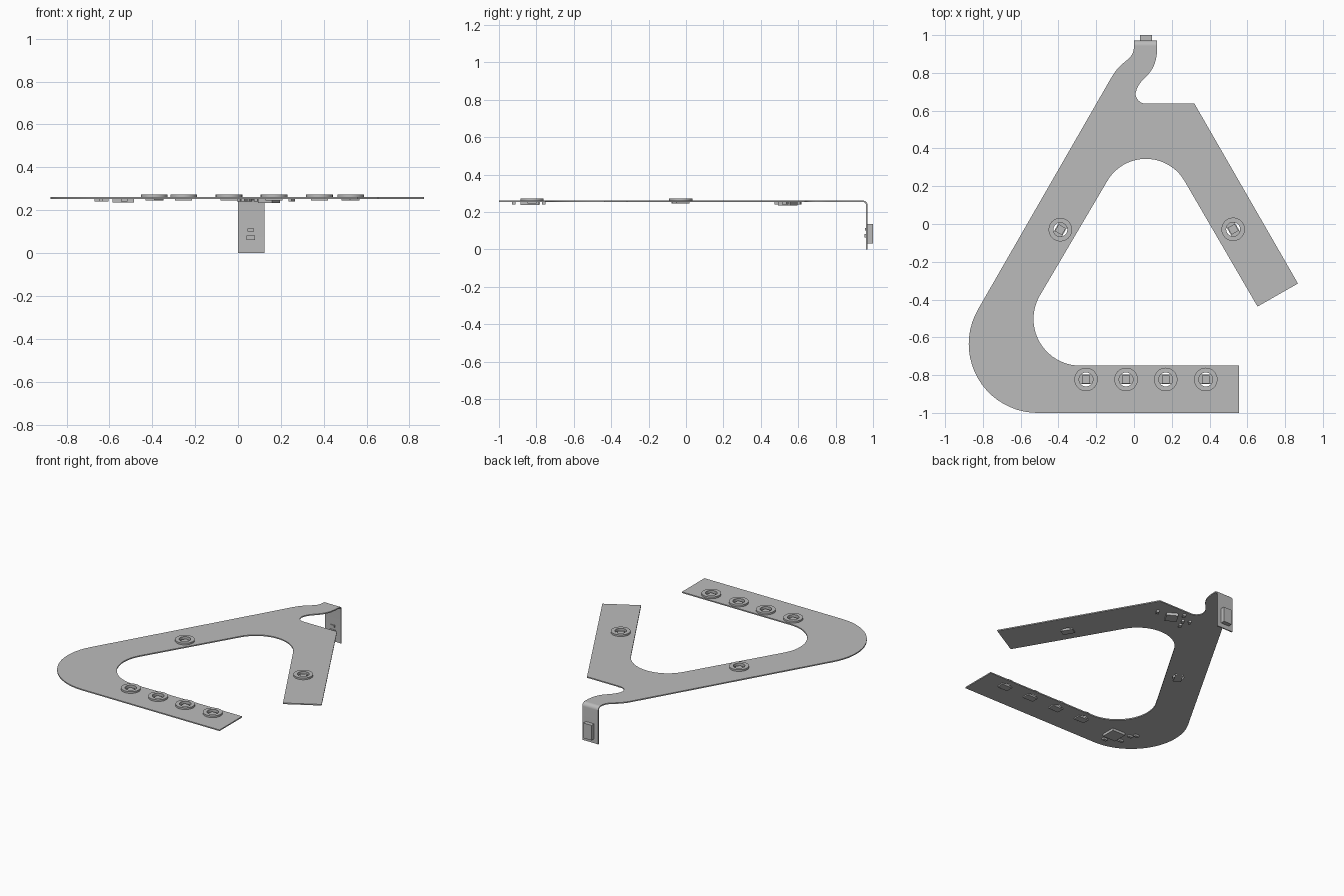
import bpy, bmesh, math
from mathutils import Matrix, Vector

cube = bpy.data.objects.get("Cube")
if cube:
    bpy.data.objects.remove(cube, do_unlink=True)

grey = bpy.data.materials.new("plain grey")
grey.use_nodes = True
colour = (0.5, 0.5, 0.5, 1)
grey.diffuse_color = colour
grey.node_tree.nodes["Principled BSDF"].inputs["Base Color"].default_value = colour

BOTTOM, TOP = 0.253, 0.261      # board faces
HOLE, RIM = 0.037, 0.062        # lamp ring radii
TAB_L, TAB_R, TAB_Y = 0.0, 0.123, 0.945


def add_mesh(name, mesh):
    ob = bpy.data.objects.new(name, mesh)
    bpy.context.collection.objects.link(ob)
    mesh.materials.clear()
    mesh.materials.append(grey)
    return ob


def smooth(ob, angle=30):
    bpy.ops.object.select_all(action='DESELECT')
    ob.select_set(True)
    bpy.context.view_layer.objects.active = ob
    bpy.ops.object.shade_smooth_by_angle(angle=math.radians(angle))


def arc(cx, cy, r, start, end, n=20):
    """Points along an arc, angles in degrees."""
    angles = [math.radians(start + (end - start) * i / n) for i in range(n + 1)]
    return [(cx + r * math.cos(a), cy + r * math.sin(a)) for a in angles]


def bezier(p0, p1, p2, p3, n=12):
    """Points along a cubic curve."""
    return [tuple((1 - t) ** 3 * a + 3 * t * (1 - t) ** 2 * b + 3 * t * t * (1 - t) * c + t ** 3 * d
                  for a, b, c, d in zip(p0, p1, p2, p3)) for t in [i / n for i in range(n + 1)]]


def plate(name, loops, z0, z1):
    """Flat plate from an outline and optional hole loops."""
    curve = bpy.data.curves.new(name + "_profile", 'CURVE')
    curve.dimensions = '2D'
    curve.fill_mode = 'BOTH'
    curve.extrude = (z1 - z0) / 2
    for loop in loops:
        spline = curve.splines.new('POLY')
        spline.points.add(len(loop) - 1)
        for point, (x, y) in zip(spline.points, loop):
            point.co = (x, y, 0, 1)
        spline.use_cyclic_u = True
    helper = bpy.data.objects.new(name + "_profile", curve)
    bpy.context.collection.objects.link(helper)
    deps = bpy.context.evaluated_depsgraph_get()
    mesh = bpy.data.meshes.new_from_object(helper.evaluated_get(deps))
    bpy.data.objects.remove(helper, do_unlink=True)
    mesh.transform(Matrix.Translation((0, 0, (z0 + z1) / 2)))
    bm = bmesh.new()
    bm.from_mesh(mesh)
    bmesh.ops.remove_doubles(bm, verts=bm.verts, dist=1e-5)
    bmesh.ops.recalc_face_normals(bm, faces=bm.faces)
    bm.to_mesh(mesh)
    bm.free()
    ob = add_mesh(name, mesh)
    smooth(ob)
    return ob


def box(name, centre, size, turn=0):
    """Box turned about the vertical axis, in degrees."""
    bm = bmesh.new()
    bmesh.ops.create_cube(bm, size=1)
    bm.transform(Matrix.Translation(centre) @ Matrix.Rotation(math.radians(turn), 4, 'Z')
                 @ Matrix.Diagonal(Vector(size)).to_4x4())
    mesh = bpy.data.meshes.new(name)
    bm.to_mesh(mesh)
    bm.free()
    return add_mesh(name, mesh)


# Lamp positions and turns: one on each slanted arm, four on the front arm
lamps = [(-0.39, -0.03, 60), (0.525, -0.028, -60)]
lamps += [(x, -0.823, 0) for x in (-0.254, -0.042, 0.168, 0.38)]

# Flat board: front arm, rounded corner, left slope, neck, then right arm
outline = arc(-0.51, -0.635, 0.365, 270, 150)
outline += bezier((-0.12, 0.775), (-0.06, 0.88), (0.0, 0.86), (TAB_L, TAB_Y))
outline += bezier((TAB_R, TAB_Y), (0.125, 0.77), (0.025, 0.79), (0.008, 0.69))
outline += arc(0.063, 0.692, 0.055, 180, 270, 10)
outline += [(0.32, 0.637), (0.868, -0.315), (0.654, -0.437)]
outline += arc(0.063, 0.108, 0.237, 30, 150)
outline += arc(-0.285, -0.503, 0.247, 150, 270)
outline += [(0.557, -0.75), (0.557, -1.0)]
plate("board", [outline] + [arc(x, y, HOLE, 0, 348.75, 31) for x, y, _ in lamps], BOTTOM, TOP)

# Bent tab: side profile swept across its width
t = TOP - BOTTOM
profile = arc(TAB_Y, TOP - 0.026, 0.026, 90, 0, 8) + [(TAB_Y + 0.026, 0)]
profile += [(TAB_Y + 0.026 - t, 0)] + arc(TAB_Y, TOP - 0.026, 0.026 - t, 0, 90, 8)
bm = bmesh.new()
face = bm.faces.new([bm.verts.new((TAB_L, y, z)) for y, z in profile])
new = bmesh.ops.extrude_face_region(bm, geom=[face])["geom"]
bmesh.ops.translate(bm, vec=(TAB_R - TAB_L, 0, 0),
                    verts=[v for v in new if isinstance(v, bmesh.types.BMVert)])
bmesh.ops.recalc_face_normals(bm, faces=bm.faces)
tab_mesh = bpy.data.meshes.new("bent_tab")
bm.to_mesh(tab_mesh)
bm.free()
smooth(add_mesh("bent_tab", tab_mesh))

# Connector behind the tab and small parts in front of it
box("connector", (0.0625, 0.985, 0.083), (0.064, 0.03, 0.105))
box("tab_chip_lower", (0.06, 0.959, 0.072), (0.04, 0.01, 0.02))
box("tab_chip_upper", (0.06, 0.96, 0.108), (0.03, 0.008, 0.014))

# Lamps: raised ring above, body below, lens in the hole
for i, (x, y, turn) in enumerate(lamps, 1):
    plate(f"lamp_ring_{i}", [arc(x, y, RIM, 0, 352.5, 47), arc(x, y, HOLE, 0, 348.75, 31)],
          TOP, 0.273)
    box(f"lamp_body_{i}", (x, y, 0.249), (0.08, 0.05, 0.008), turn)
    box(f"lamp_lens_{i}", (x, y, 0.256), (0.042, 0.042, 0.012), turn)

# Chips under the board
box("corner_chip", (-0.535, -0.835, 0.2445), (0.1, 0.1, 0.017))
box("neck_chip", (0.145, 0.543, 0.2435), (0.076, 0.076, 0.019), 60)

# Small components around the chips
small = [(-0.53, -0.92, 0), (-0.62, -0.87, 0), (-0.63, -0.79, 0), (-0.655, -0.76, 0),
         (0.25, 0.53, 60), (0.05, 0.54, 60), (0.09, 0.6, 60), (0.03, 0.49, 60), (0.01, 0.56, 60)]
for i, (x, y, turn) in enumerate(small, 1):
    box(f"small_component_{i}", (x, y, 0.2465), (0.03, 0.018, 0.013), turn)
